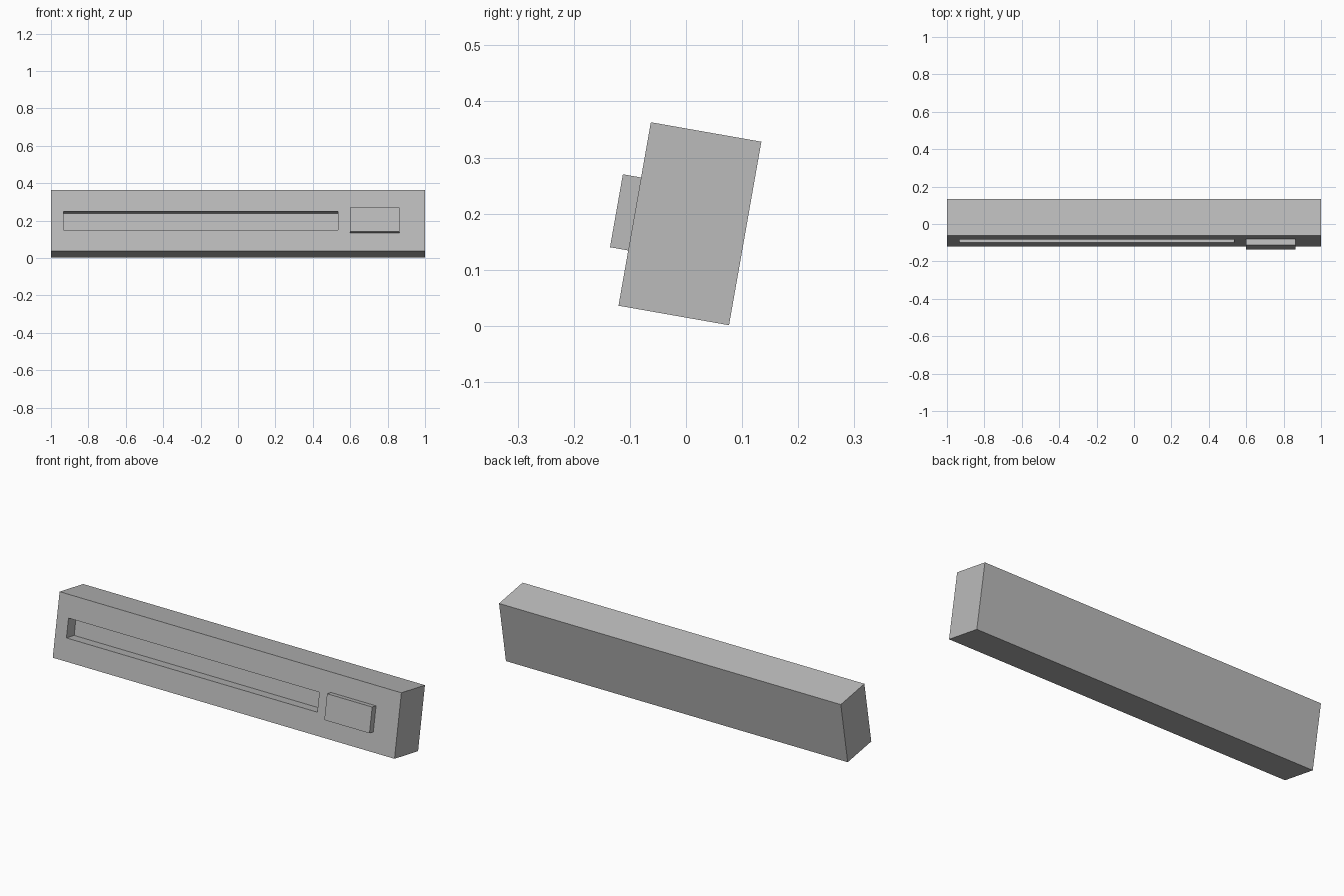
import bpy, math
from mathutils import Matrix, Vector

cube = bpy.data.objects.get("Cube")
if cube:
    bpy.data.objects.remove(cube, do_unlink=True)

grey = bpy.data.materials.new("plain_grey")
grey.use_nodes = True
colour = (0.5, 0.5, 0.5, 1)
grey.diffuse_color = colour
grey.node_tree.nodes["Principled BSDF"].inputs["Base Color"].default_value = colour

# The whole unit leans back around its long axis
DEPTH, HEIGHT, LEAN = 0.2, 0.332, math.radians(-10)
FRONT = -DEPTH / 2
lean = Matrix.Translation((0, 0.007, 0.182)) @ Matrix.Rotation(LEAN, 4, "X")


def box(name, x, y, z):
    """Box between (min, max) pairs, in the leaning frame."""
    lo, hi = Vector((x[0], y[0], z[0])), Vector((x[1], y[1], z[1]))
    bpy.ops.mesh.primitive_cube_add(size=1)
    ob = bpy.context.object
    ob.name = name
    ob.data.transform(lean @ Matrix.Translation((lo + hi) / 2)
                      @ Matrix.Diagonal((*(hi - lo), 1)))
    ob.data.materials.append(grey)
    return ob


# Main body with a long slot recessed into the front
body = box("body", (-1, 1), (FRONT, -FRONT), (-HEIGHT / 2, HEIGHT / 2))
cutter = box("slot_cutter", (-0.934, 0.534), (FRONT - 0.1, FRONT + 0.066), (-0.05, 0.05))
cutter.hide_render = True

cut = body.modifiers.new("slot", "BOOLEAN")
cut.operation = "DIFFERENCE"
cut.solver = "EXACT"
cut.object = cutter
bpy.context.view_layer.objects.active = body
bpy.ops.object.modifier_apply(modifier=cut.name)
bpy.data.objects.remove(cutter, do_unlink=True)

# Raised button beside the slot
box("button", (0.6, 0.864), (FRONT - 0.033, FRONT), (-0.066, 0.066))
